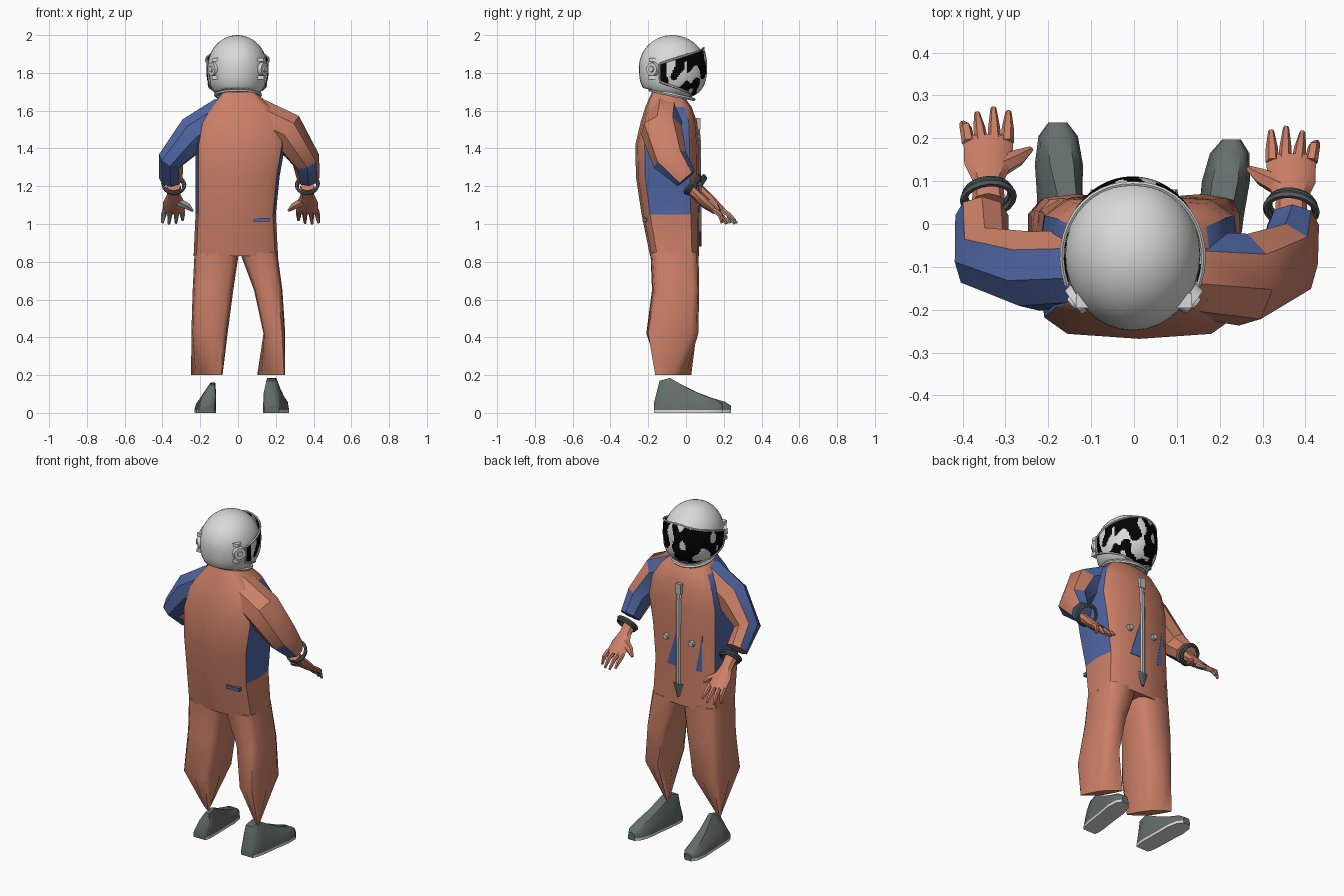
import bpy, bmesh, math
from mathutils import Vector, noise

if "Cube" in bpy.data.objects:
    bpy.data.objects.remove(bpy.data.objects["Cube"])

def mat(name, r, g, b):
    m = bpy.data.materials.new(name)
    m.diffuse_color = (r, g, b, 1)
    m.use_nodes = True
    m.node_tree.nodes["Principled BSDF"].inputs["Base Color"].default_value = m.diffuse_color
    return m

ORANGE = mat("suit orange", 0.60, 0.215, 0.135)
BLUE = mat("panel blue", 0.08, 0.135, 0.37)
WHITE = mat("helmet white", 0.70, 0.70, 0.69)
BLACK = mat("visor black", 0.001, 0.001, 0.001)
DARK = mat("cuff dark grey", 0.09, 0.11, 0.11)
BOOT = mat("boot grey", 0.125, 0.155, 0.145)
GREY = mat("fitting grey", 0.50, 0.50, 0.49)

def finish(name, bm, mats, rule=None, angle=40):
    bmesh.ops.recalc_face_normals(bm, faces=bm.faces)
    bm.normal_update()
    if rule:
        for f in bm.faces:
            f.material_index = rule(f.calc_center_median(), f.normal)
    me = bpy.data.meshes.new(name)
    bm.to_mesh(me)
    bm.free()
    for m in mats:
        me.materials.append(m)
    me.shade_smooth()
    me.set_sharp_from_angle(angle=math.radians(angle))
    ob = bpy.data.objects.new(name, me)
    bpy.context.collection.objects.link(ob)
    return ob

def loft(name, rings, mats, rule=None, angle=40, caps=True, closed=True):
    bm = bmesh.new()
    vs = [[bm.verts.new(p) for p in ring] for ring in rings]
    n = len(rings[0])
    for a, b in zip(vs, vs[1:]):
        for i in range(n if closed else n - 1):
            j = (i + 1) % n
            bm.faces.new((a[i], a[j], b[j], b[i]))
    if caps:
        bm.faces.new(vs[0])
        bm.faces.new(vs[-1])
    return finish(name, bm, mats, rule, angle)

def section(z, x0, x1, y0, y1, flat=0.0, n=12, p=4):
    # boxy rounded ring at height z; flat squeezes it towards its diagonal
    pts = []
    for i in range(n):
        c, s = math.cos(math.tau * i / n), math.sin(math.tau * i / n)
        u, v = math.copysign(abs(c) ** (2 / p), c), math.copysign(abs(s) ** (2 / p), s)
        d = (u + v) / 2 * flat
        k = 1 + 0.2 * flat
        pts.append(((x0 + x1) / 2 + (x1 - x0) / 2 * (u - d) * k,
                    (y0 + y1) / 2 + (y1 - y0) / 2 * (v - d) * k, z))
    return pts

def tube(name, pts, radii, mats, rule=None, n=8, ref=(1, 0, 0), angle=40):
    # tapered tube; radii are (along ref, across)
    pts = [Vector(p) for p in pts]
    rings = []
    for i, p in enumerate(pts):
        t = (pts[min(i + 1, len(pts) - 1)] - pts[max(i - 1, 0)]).normalized()
        u = Vector(ref)
        u = (u - t * u.dot(t)).normalized()
        v = t.cross(u)
        a, b = radii[i] if isinstance(radii[i], tuple) else (radii[i], radii[i])
        rings.append([p + u * a * math.cos(math.tau * k / n) + v * b * math.sin(math.tau * k / n)
                      for k in range(n)])
    return loft(name, rings, mats, rule, angle)

def box(name, c, s, m):
    bm = bmesh.new()
    bmesh.ops.create_cube(bm, size=1)
    for v in bm.verts:
        v.co = Vector(c) + Vector((v.co.x * s[0], v.co.y * s[1], v.co.z * s[2]))
    return finish(name, bm, [m])

def ring(name, c, axis, R, r, m, n=20):
    u, w = Vector((1, 0, 0)), Vector(axis).normalized()
    u = (u - w * u.dot(w)).normalized()
    v = w.cross(u)
    rings = []
    for i in range(n + 1):
        d = u * math.cos(math.tau * i / n) + v * math.sin(math.tau * i / n)
        rings.append([Vector(c) + d * (R + r * math.cos(b)) + w * r * math.sin(b)
                      for b in (math.tau * k / 6 for k in range(6))])
    return loft(name, rings, [m], caps=False)

# Suit torso with blue side panels
loft("suit_torso", [section(*s) for s in (
    (0.83, -0.235, 0.212, -0.19, 0.07), (1.05, -0.225, 0.20, -0.235, 0.07),
    (1.25, -0.225, 0.22, -0.265, 0.07), (1.42, -0.225, 0.25, -0.268, 0.068),
    (1.54, -0.20, 0.23, -0.24, 0.058), (1.62, -0.15, 0.18, -0.215, 0.03),
    (1.70, -0.08, 0.09, -0.18, -0.03))], [ORANGE, BLUE],
    lambda c, n: int(abs(n.x) > 0.75 and c.z > 1.05 and -0.23 < c.y < 0.03))

# Trouser legs, hems pinched along the diagonal
loft("left_trouser_leg", [section(*s) for s in (
    (0.20, -0.25, -0.08, -0.165, 0.03, 0.8), (0.42, -0.247, -0.055, -0.21, 0.065),
    (0.65, -0.24, -0.025, -0.18, 0.07), (0.85, -0.23, 0.005, -0.188, 0.066))], [ORANGE], angle=50)
loft("right_trouser_leg", [section(*s) for s in (
    (0.20, 0.10, 0.25, -0.165, 0.03, 0.8), (0.42, 0.135, 0.25, -0.21, 0.065),
    (0.65, 0.085, 0.235, -0.175, 0.07), (0.85, 0.01, 0.208, -0.188, 0.066))], [ORANGE], angle=50)

# Sleeves, half orange and half blue
tube("left_sleeve", [(-0.07, -0.10, 1.58), (-0.23, -0.11, 1.48), (-0.355, -0.08, 1.34), (-0.355, 0.02, 1.24)],
     [(0.09, 0.10), (0.095, 0.10), (0.08, 0.07), 0.062], [ORANGE, BLUE],
     lambda c, n: int(n.y < 0.2 and n.z > -0.75 if c.y < -0.06 else n.x < -0.8), 8, (0, 1, 0.3))
tube("right_sleeve", [(0.08, -0.11, 1.58), (0.255, -0.13, 1.495), (0.36, -0.085, 1.34), (0.372, 0.0, 1.24)],
     [(0.10, 0.10), (0.11, 0.105), (0.095, 0.075), 0.06], [ORANGE, BLUE],
     lambda c, n: int(n.y > 0.2 and c.y > -0.16 and n.x < 0.4 or n.z < -0.6), 8, (0, 1, 0.3))

# Hands, cuffs and boots on both sides
for side, s, cx, dy in (("left", -1, 0.34, 0.0), ("right", 1, 0.367, -0.045)):
    ax = (0.1 * s, 0.75, -0.6)
    c = Vector((s * cx, 0.06 + dy * 0.6, 1.21))
    ring(side + "_cuff_ring", c, ax, 0.058, 0.009, DARK)
    ring(side + "_cuff_inner_ring", c + Vector(ax) * 0.014, ax, 0.054, 0.008, DARK)
    grey_back = (lambda c, n: int(n.y < -0.2)) if s < 0 else (lambda c, n: 0)
    P = lambda x, y, z: (s * (cx + x), y + dy, z)
    tube(side + "_glove", [P(0, 0.05, 1.20), P(0, 0.10, 1.155), P(0, 0.14, 1.115), P(0, 0.20, 1.065)],
         [(0.038, 0.032), (0.036, 0.026), (0.056, 0.026), (0.058, 0.016)], [ORANGE])
    for k, (x, tx, ty, tz) in enumerate(((0.046, 0.06, 0.235, 1.005), (0.016, 0.026, 0.258, 1.0),
                                         (-0.015, -0.012, 0.27, 1.005), (-0.044, -0.047, 0.262, 1.02))):
        tube(f"{side}_finger_{k + 1}", [P(x, 0.19, 1.075), P((x + tx) / 2, 0.225, 1.05), P(tx, ty, tz)],
             [0.016, 0.014, 0.007], [ORANGE, GREY], grey_back, 6)
    tube(side + "_thumb", [P(-0.02, 0.13, 1.12), P(-0.07, 0.155, 1.095), P(-0.10, 0.175, 1.07)],
         [0.026, 0.02, 0.007], [ORANGE, GREY], grey_back, 6, (0, 1, 0))

    heel, toe, oy, h, lean = (-0.168, -0.178, 0.0, 0.87, 0.7) if s < 0 else (0.178, 0.228, -0.04, 1.0, 0.2)
    rings = []
    for y, top, w in ((-0.13, 0.05, 0.04), (-0.10, 0.17, 0.05), (-0.045, 0.185, 0.053), (0.06, 0.125, 0.053),
                      (0.14, 0.09, 0.056), (0.205, 0.068, 0.046), (0.237, 0.045, 0.022)):
        x = heel + (toe - heel) * (y + 0.13) / 0.37
        f = max(0, (top - 0.07) / 0.115)
        k, a = x - s * w * lean * f, 0.55 - lean * 0.45 * f
        t = top * h
        m, b = (x + k) / 2, 0.9 - lean * 0.3 * f
        z = 0.02 + (t - 0.02) * 0.55
        rings.append([(px, y + oy, pz) for px, pz in (
            (x - w, 0), (x + w, 0), (x + w, 0.015), (m + w * b, z), (k + w * a, t),
            (k - w * a, t), (m - w * b, z), (x - w, 0.015))])
    loft(side + "_boot", rings, [BOOT, WHITE], lambda c, n: int(c.z < 0.0149), 45)

# Helmet shell: fuller below the middle, underside cut on a slope
HC = Vector((-0.003, -0.072, 1.83))
bm = bmesh.new()
bmesh.ops.create_uvsphere(bm, u_segments=32, v_segments=24, radius=1)
for v in bm.verts:
    x, y, z = v.co
    flat = math.hypot(x, y)
    if z < 0 and flat > 0.01:
        grow = max(0, 1 - min(1, -z) ** 2.8) ** (1 / 2.8) / flat
        x, y = x * grow, y * grow
    v.co = HC + Vector((x * 0.158, y * 0.177, z * 0.17))
bmesh.ops.bisect_plane(bm, geom=bm.verts[:] + bm.edges[:] + bm.faces[:], plane_co=(0, -0.07, 1.685),
                       plane_no=(0, -0.22, -1), clear_outer=True)
bmesh.ops.holes_fill(bm, edges=[e for e in bm.edges if e.is_boundary])
finish("helmet_shell", bm, [WHITE], angle=50)

def visor_point(u, t, grow=1.0):
    # u runs ear to ear, t from the bottom edge to the top edge
    a = math.radians(112) * u
    z0, z1 = 1.668 + 0.085 * abs(u) ** 1.5, 1.932 - 0.085 * abs(u) ** 1.5
    z = z0 + (z1 - z0) * t
    r = (1 - min(0.97, abs(z - 1.83) / 0.17) ** 2.7) ** (1 / 2.7) * grow
    return HC + Vector((math.sin(a) * 0.165 * r, math.cos(a) * 0.183 * r, z - HC.z))

# Visor with black and pale patches
loft("visor", [[visor_point(i / 45 - 1, j / 44) for j in range(45)] for i in range(91)], [BLACK, WHITE],
     lambda c, n: int(noise.noise(Vector((c.x * 19, c.y * 19, c.z * 13))) > 0.1), 60, caps=False, closed=False)

# Visor frame: rims along both edges and ends
for name, path, ref in (
        ("visor_top_rim", [visor_point(i / 12 - 1, 1, 1.01) for i in range(25)], (0.01, 0.02, 1)),
        ("visor_bottom_rim", [visor_point(i / 12 - 1, 0, 1.01) for i in range(25)], (0.01, 0.02, 1)),
        ("visor_left_rim", [visor_point(-1, i / 4, 1.01) for i in range(5)], (1, 0, 0)),
        ("visor_right_rim", [visor_point(1, i / 4, 1.01) for i in range(5)], (1, 0, 0))):
    tube(name, path, [0.006] * len(path), [WHITE], n=6, ref=ref)

# Helmet neck ring and visor hinges
ring("helmet_neck_ring", (0, -0.075, 1.685), (0, 0.22, 1), 0.118, 0.01, WHITE, 28)
for s, side in ((-1, "left"), (1, "right")):
    tube(side + "_visor_hinge", [(s * 0.11, -0.16, 1.82), (s * 0.142, -0.183, 1.82)], [0.04, 0.034],
         [WHITE], n=12, ref=(0, 0, 1))
    tube(side + "_hinge_cap", [(s * 0.14, -0.181, 1.82), (s * 0.148, -0.187, 1.82)], [0.018, 0.015],
         [WHITE], n=10, ref=(0, 0, 1))
    box(side + "_hinge_top_block", (s * 0.118, -0.178, 1.87), (0.035, 0.035, 0.02), WHITE)
    box(side + "_hinge_bottom_block", (s * 0.12, -0.18, 1.775), (0.035, 0.035, 0.02), WHITE)

# Front zip and its pulls
tube("zip_strip", [(0, 0.06, 1.56), (0, 0.072, 1.44), (0, 0.074, 1.2), (0, 0.074, 0.92)],
     [(0.016, 0.008)] * 4, [GREY], n=6)
box("zip_top_pull", (0, 0.066, 1.53), (0.035, 0.02, 0.06), GREY)
tube("zip_bottom_pull", [(0, 0.074, 0.96), (0, 0.074, 0.88)], [(0.035, 0.01), (0.008, 0.008)], [DARK], n=6)

# Chest connectors
for s, side in ((-1, "left"), (1, "right")):
    tube(side + "_chest_connector", [(s * 0.085, 0.055, 1.22), (s * 0.085, 0.08, 1.22)], [0.022, 0.016],
         [GREY], n=8)

# Blue front panels and back tab
for name, tri in (("right_front_panel", [(0.012, 1.06), (0.08, 1.06), (0.015, 1.27)]),
                  ("left_front_panel", [(-0.11, 1.06), (-0.15, 1.06), (-0.15, 1.28)])):
    loft(name, [[(x, 0.073 - 0.08 * abs(x) + d, z) for x, z in tri] for d in (-0.005, 0.0)], [BLUE])
box("back_tab", (0.125, -0.219, 1.022), (0.085, 0.024, 0.02), BLUE)
